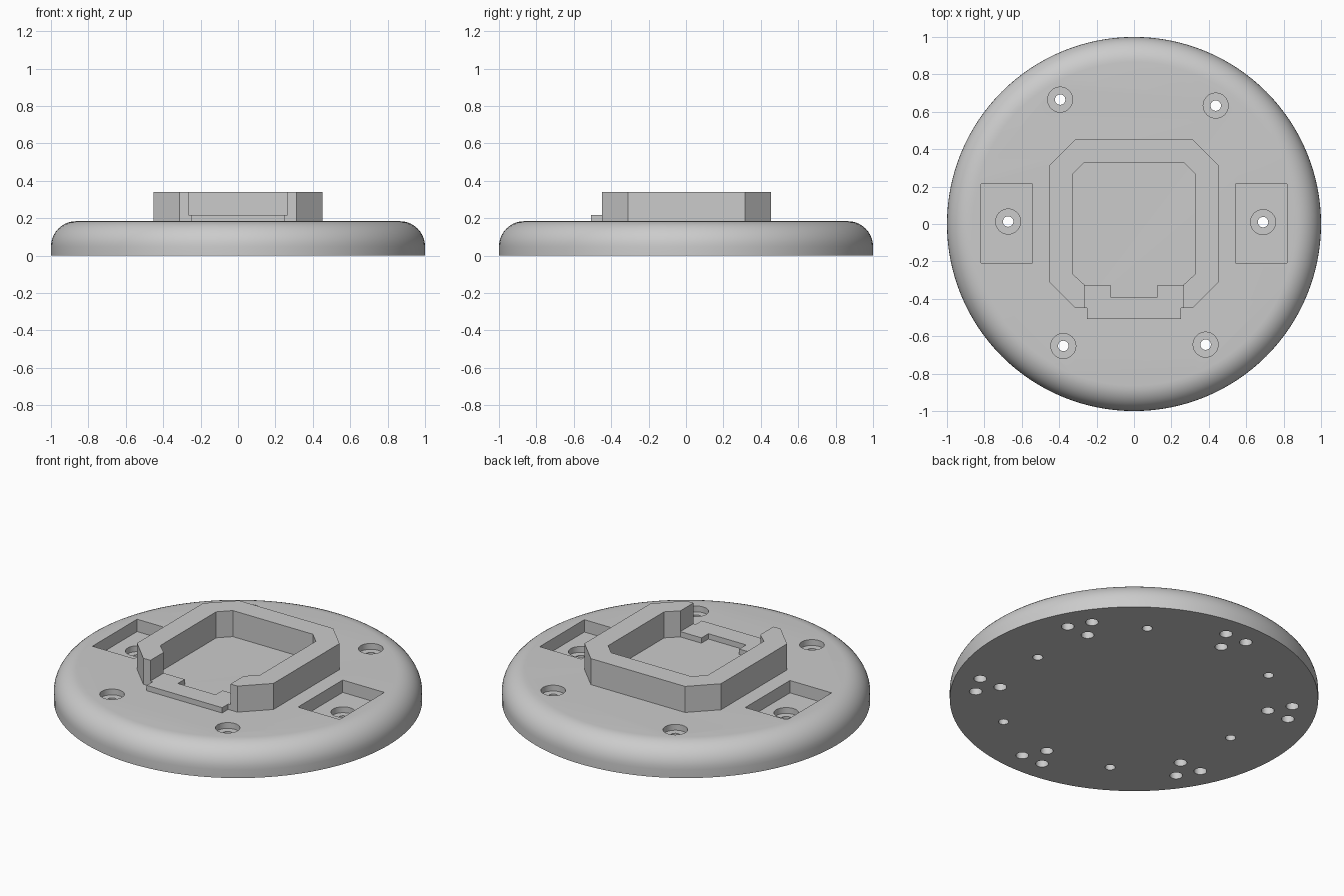
import bpy, bmesh, math

old = bpy.data.objects.get("Cube")
if old:
    bpy.data.objects.remove(old, do_unlink=True)

TOP, RIM_TOP, LEDGE_TOP = 0.184, 0.34, 0.216
FILLET = 0.135

grey = bpy.data.materials.new("light grey")
grey.use_nodes = True
colour = (0.6, 0.6, 0.6, 1)
grey.diffuse_color = colour
grey.node_tree.nodes["Principled BSDF"].inputs["Base Color"].default_value = colour


def make_object(name, bm):
    bmesh.ops.recalc_face_normals(bm, faces=bm.faces)
    mesh = bpy.data.meshes.new(name)
    bm.to_mesh(mesh)
    bm.free()
    mesh.materials.append(grey)
    obj = bpy.data.objects.new(name, mesh)
    bpy.context.collection.objects.link(obj)
    return obj


def add_prism(bm, points, z0, z1):
    """Extrude a flat outline from z0 to z1."""
    face = bm.faces.new([bm.verts.new((x, y, z0)) for x, y in points])
    new = bmesh.ops.extrude_face_region(bm, geom=[face])["geom"]
    verts = [v for v in new if isinstance(v, bmesh.types.BMVert)]
    bmesh.ops.translate(bm, verts=verts, vec=(0, 0, z1 - z0))


def circle(cx, cy, r, n=32):
    return [(cx + r * math.cos(2 * math.pi * i / n),
             cy + r * math.sin(2 * math.pi * i / n)) for i in range(n)]


def mirrored(half):
    """Close an outline by mirroring its +x half."""
    return half + [(-x, y) for x, y in reversed(half)]


def cut(target, name, prisms):
    bm = bmesh.new()
    for points, z0, z1 in prisms:
        add_prism(bm, points, z0, z1)
    cutter = make_object(name, bm)
    cutter.hide_render = True
    mod = target.modifiers.new(name, "BOOLEAN")
    mod.operation, mod.solver, mod.object = "DIFFERENCE", "EXACT", cutter
    bpy.context.view_layer.objects.active = target
    bpy.ops.object.modifier_apply(modifier=name)
    bpy.data.objects.remove(cutter, do_unlink=True)


# Round base with a filleted top edge
profile = [(1, 0)]
for i in range(11):
    a = math.pi / 2 * i / 10
    profile.append((1 - FILLET + FILLET * math.cos(a), TOP - FILLET + FILLET * math.sin(a)))
bm = bmesh.new()
SEG = 128
rings = [[bm.verts.new((x, y, z)) for x, y in circle(0, 0, r, SEG)] for r, z in profile]
for low, high in zip(rings, rings[1:]):
    for i in range(SEG):
        j = (i + 1) % SEG
        bm.faces.new((low[i], low[j], high[j], high[i]))
bm.faces.new(rings[0])
bm.faces.new(rings[-1])
base = make_object("round_base", bm)

# Rectangular pockets on both sides
pockets = []
for side in (-1, 1):
    a, b = 0.543 * side, 0.819 * side
    pockets.append(([(a, -0.208), (b, -0.208), (b, 0.215), (a, 0.215)], 0.11, 0.5))
cut(base, "side_pockets", pockets)

# Counterbored screw holes, two of them inside the pockets
screws = [(-0.395, 0.665, TOP), (0.437, 0.633, TOP), (-0.378, -0.652, TOP),
          (0.383, -0.645, TOP), (-0.673, 0.013, 0.11), (0.69, 0.01, 0.11)]
cut(base, "counterbores", [(circle(x, y, 0.067), z - 0.035, 0.5) for x, y, z in screws])
cut(base, "screw_holes", [(circle(x, y, 0.028, 24), -0.1, 0.5) for x, y, z in screws])

# Six groups of three blind holes in the underside
blind = []
for k in range(6):
    for r, offset in ((0.863, -4.65), (0.863, 4.65), (0.737, 0)):
        a = math.radians(30 + 60 * k + offset)
        blind.append((circle(r * math.cos(a), r * math.sin(a), 0.035, 24), -0.1, 0.1))
cut(base, "underside_holes", blind)

# Raised octagonal rim, open at the front
bm = bmesh.new()
add_prism(bm, mirrored([(0.265, -0.45), (0.312, -0.45), (0.452, -0.31), (0.452, 0.315),
                        (0.312, 0.455)])[:5]
          + [(-x, y) for x, y in [(0.312, 0.455), (0.452, 0.315), (0.452, -0.31),
                                  (0.312, -0.45), (0.265, -0.45)]]
          + [(-0.265, -0.325), (-0.33, -0.265), (-0.33, 0.265), (-0.265, 0.33),
             (0.265, 0.33), (0.33, 0.265), (0.33, -0.265), (0.265, -0.325)],
          TOP - 0.01, RIM_TOP)
rim = make_object("octagonal_rim", bm)

# Low notched ledge in the front opening
bm = bmesh.new()
add_prism(bm, mirrored([(0.25, -0.507), (0.25, -0.45), (0.265, -0.45), (0.265, -0.325),
                        (0.125, -0.325), (0.125, -0.39)]), TOP - 0.01, LEDGE_TOP)
ledge = make_object("front_ledge", bm)

# Smooth the round surfaces, keep edges sharp
for obj in (base, rim, ledge):
    bpy.ops.object.select_all(action="DESELECT")
    obj.select_set(True)
    bpy.context.view_layer.objects.active = obj
    bpy.ops.object.shade_smooth_by_angle(angle=math.radians(30))
